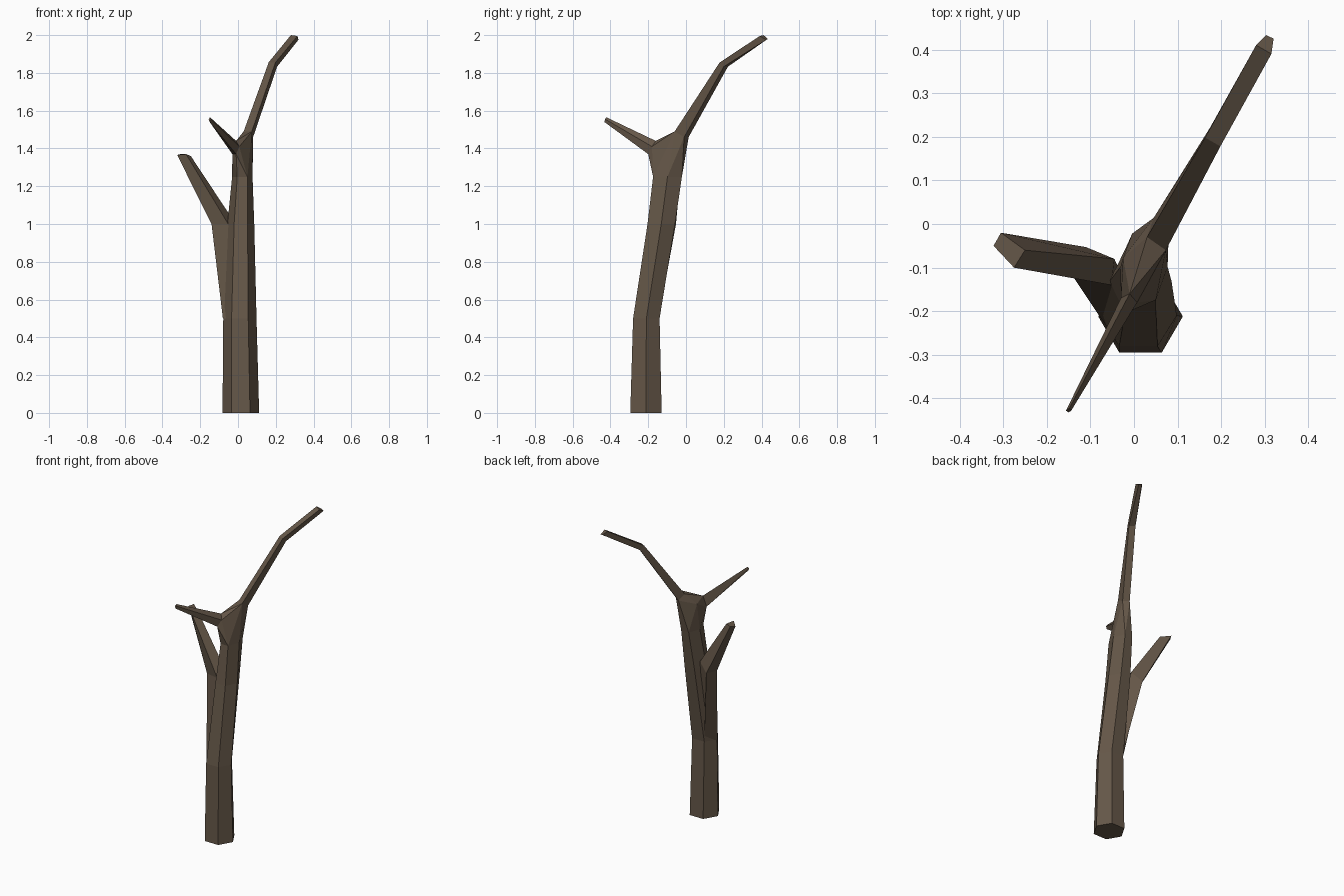
import bpy, bmesh
from math import cos, sin, pi

if "Cube" in bpy.data.objects:
    bpy.data.objects.remove(bpy.data.objects["Cube"])

bark = bpy.data.materials.new("bark")
bark.diffuse_color = (0.13, 0.095, 0.065, 1)
bark.use_nodes = True
bark.node_tree.nodes["Principled BSDF"].inputs["Base Color"].default_value = bark.diffuse_color


def finish(name, bm):
    bmesh.ops.recalc_face_normals(bm, faces=bm.faces)
    me = bpy.data.meshes.new(name)
    bm.to_mesh(me)
    bm.free()
    me.materials.append(bark)
    ob = bpy.data.objects.new(name, me)
    bpy.context.collection.objects.link(ob)
    return ob


def loft(name, rings):
    """Flat-faced skin through rings with equal point counts, closed at both ends."""
    bm = bmesh.new()
    vs = [[bm.verts.new(p) for p in r] for r in rings]
    n = len(rings[0])
    for a, b in zip(vs, vs[1:]):
        for i in range(n):
            j = (i + 1) % n
            bm.faces.new((a[i], a[j], b[j], b[i]))
    bm.faces.new(vs[0])
    bm.faces.new(vs[-1])
    return finish(name, bm)


def hexagon(x, y, z, rx, ry):
    return [(x + rx * cos(i * pi / 3), y + ry * sin(i * pi / 3), z) for i in range(6)]


# Trunk, six-sided and leaning back
trunk = [hexagon(0.015, -0.212, 0, 0.097, 0.096),
         hexagon(0.01, -0.21, 0.5, 0.088, 0.081),
         hexagon(0.015, -0.131, 1.0, 0.071, 0.084),
         hexagon(0.023, -0.098, 1.25, 0.054, 0.088)]
loft("trunk", trunk)

# Left branch, growing out of the trunk side
loft("left_branch", [
    [(-0.03, -0.145, 0.5), (-0.08, -0.21, 0.5), (-0.03, -0.28, 0.5), (0.01, -0.2, 0.5)],
    [(-0.11, -0.053, 1.0), (-0.14, -0.12, 1.0), (-0.052, -0.14, 1.0), (-0.045, -0.08, 1.05)],
    [(-0.305, -0.02, 1.37), (-0.322, -0.05, 1.365), (-0.275, -0.1, 1.37), (-0.25, -0.06, 1.36)]])

# Long rear branch with one bend
rear_root = [(0.03, -0.03, 1.49), (0.073, -0.06, 1.49), (0.08, -0.01, 1.46), (0.045, 0.014, 1.46)]
loft("rear_branch", [
    rear_root,
    [(0.163, 0.198, 1.857), (0.198, 0.178, 1.855), (0.207, 0.2, 1.833), (0.175, 0.222, 1.833)],
    [(0.28, 0.41, 2.0), (0.315, 0.39, 1.995), (0.32, 0.425, 1.975), (0.303, 0.433, 1.98)]])

# Short tapering front branch
front_root = [(-0.01, -0.16, 1.44), (-0.03, -0.17, 1.37), (-0.01, -0.2, 1.37), (0.007, -0.18, 1.41)]
loft("front_branch", [
    front_root,
    [(-0.148, -0.422, 1.565), (-0.156, -0.428, 1.555), (-0.15, -0.432, 1.54), (-0.144, -0.428, 1.555)]])

# Fork joining the trunk top to both upper branches
bm = bmesh.new()
for p in trunk[-1] + rear_root + front_root + [(-0.025, -0.078, 1.42)]:
    bm.verts.new(p)
res = bmesh.ops.convex_hull(bm, input=bm.verts)
bmesh.ops.delete(bm, geom=[v for v in bm.verts if not v.link_faces], context='VERTS')
finish("fork", bm)
